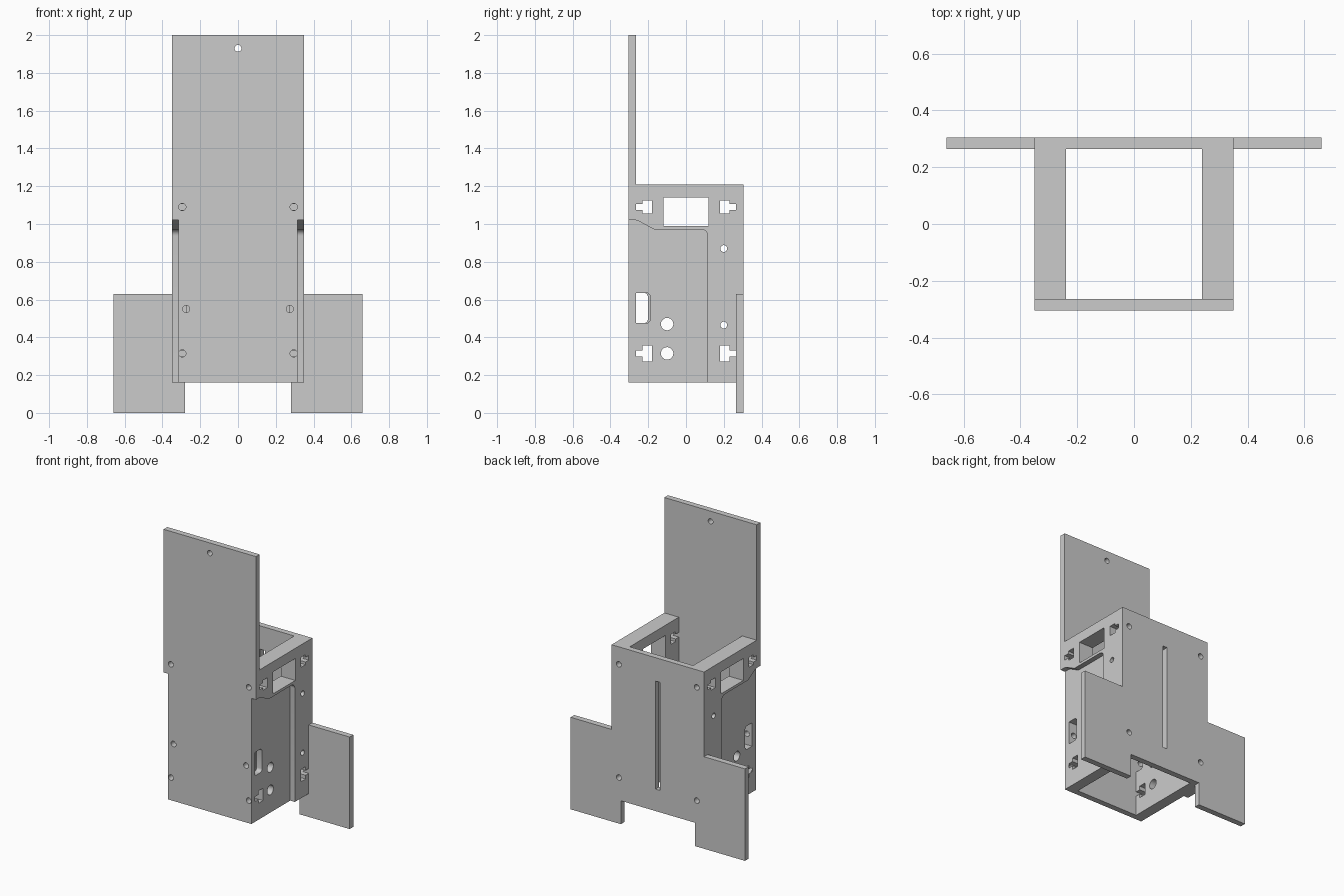
import bpy, bmesh, math

if "Cube" in bpy.data.objects:
    bpy.data.objects.remove(bpy.data.objects["Cube"])


def prism(name, pts, axis, a, b):
    """Extrude a 2D profile: axis 'x' takes (y, z) points, axis 'y' takes (x, z) points."""
    place = (lambda p, d: (d, p[0], p[1])) if axis == 'x' else (lambda p, d: (p[0], d, p[1]))
    bm = bmesh.new()
    lo = [bm.verts.new(place(p, a)) for p in pts]
    hi = [bm.verts.new(place(p, b)) for p in pts]
    n = len(pts)
    bm.faces.new(lo)
    bm.faces.new(hi)
    for i in range(n):
        j = (i + 1) % n
        bm.faces.new((lo[i], lo[j], hi[j], hi[i]))
    bmesh.ops.recalc_face_normals(bm, faces=bm.faces)
    me = bpy.data.meshes.new(name)
    bm.to_mesh(me)
    bm.free()
    ob = bpy.data.objects.new(name, me)
    bpy.context.collection.objects.link(ob)
    return ob


def rect(u0, u1, v0, v1):
    return [(u0, v0), (u1, v0), (u1, v1), (u0, v1)]


def arc(u, v, r, start, end, n):
    return [(u + r * math.cos(math.radians(start + (end - start) * i / n)),
             v + r * math.sin(math.radians(start + (end - start) * i / n))) for i in range(n + 1)]


def circle(u, v, r):
    return arc(u, v, r, 0, 360, 24)[:-1]


def activate(ob):
    bpy.ops.object.select_all(action='DESELECT')
    ob.select_set(True)
    bpy.context.view_layer.objects.active = ob


def cut(ob, pts, axis, a, b):
    cutter = prism("cutter", pts, axis, a, b)
    cutter.hide_render = True
    m = ob.modifiers.new("cut", 'BOOLEAN')
    m.operation, m.solver, m.object = 'DIFFERENCE', 'EXACT', cutter
    activate(ob)
    bpy.ops.object.modifier_apply(modifier=m.name)
    bpy.data.objects.remove(cutter, do_unlink=True)


def mirrored(half):
    return half + [(-x, z) for x, z in reversed(half)]


# Tall front plate, narrowed beside the side recesses
front = prism("front_plate", mirrored([(0.315, 0.16), (0.315, 1.02), (0.35, 1.02), (0.35, 2.0)]),
              'y', -0.305, -0.265)
cut(front, circle(0, 1.93, 0.018), 'y', -0.4, -0.2)

# Back plate with wings that reach the ground
back = prism("back_plate", mirrored([(0.28, 0.16), (0.28, 0.0), (0.66, 0.0), (0.66, 0.63),
                                     (0.35, 0.63), (0.35, 1.21)]), 'y', 0.265, 0.305)
cut(back, rect(-0.018, 0.018, 0.31, 1.05), 'y', 0.2, 0.4)

# Bolt holes in both plates
for s in (-1, 1):
    for z in (1.09, 0.315):
        cut(front, circle(s * 0.295, z, 0.019), 'y', -0.4, -0.2)
        cut(back, circle(s * 0.295, z, 0.019), 'y', 0.2, 0.4)
    cut(front, circle(s * 0.275, 0.55, 0.019), 'y', -0.4, -0.2)

# Side wall with a stepped outer recess
side = prism("side_walls", rect(-0.265, 0.265, 0.16, 1.21), 'x', 0.24, 0.35)
recess = [(-0.4, 0.1), (0.115, 0.1)] + arc(0.08, 0.937, 0.035, 0, 90, 6) + \
         [(-0.17, 0.972), (-0.25, 1.015), (-0.268, 1.02), (-0.4, 1.02)]
cut(side, recess, 'x', 0.315, 0.5)

# Window and round holes
cut(side, rect(-0.12, 0.12, 0.99, 1.14), 'x', 0.1, 0.5)
for y, z, r in ((0.2, 0.87, 0.018), (0.2, 0.465, 0.018), (-0.1, 0.47, 0.033), (-0.1, 0.315, 0.033)):
    cut(side, circle(y, z, r), 'x', 0.1, 0.5)

# Two-step cable slot at the front edge
for y1, x0 in ((-0.202, 0.1), (-0.19, 0.275)):
    slot = [(-0.28, 0.475)] + arc(y1 - 0.02, 0.495, 0.02, -90, 0, 4) + \
           arc(y1 - 0.02, 0.615, 0.02, 0, 90, 4) + [(-0.28, 0.635)]
    cut(side, slot, 'x', x0, 0.5)

# T-shaped nut slots
for s in (-1, 1):
    for z, h in ((1.09, 0.034), (0.315, 0.042)):
        tee = [(s * y, z + dz) for y, dz in
               ((0.18, -h), (0.23, -h), (0.23, -0.016), (0.28, -0.016),
                (0.28, 0.016), (0.23, 0.016), (0.23, h), (0.18, h))]
        cut(side, tee, 'x', 0.1, 0.5)

# Mirror the wall to the other side
m = side.modifiers.new("mirror", 'MIRROR')
m.use_axis = (True, False, False)
activate(side)
bpy.ops.object.modifier_apply(modifier=m.name)

for ob in (front, back, side):
    activate(ob)
    bpy.ops.object.shade_smooth_by_angle(angle=math.radians(30))
